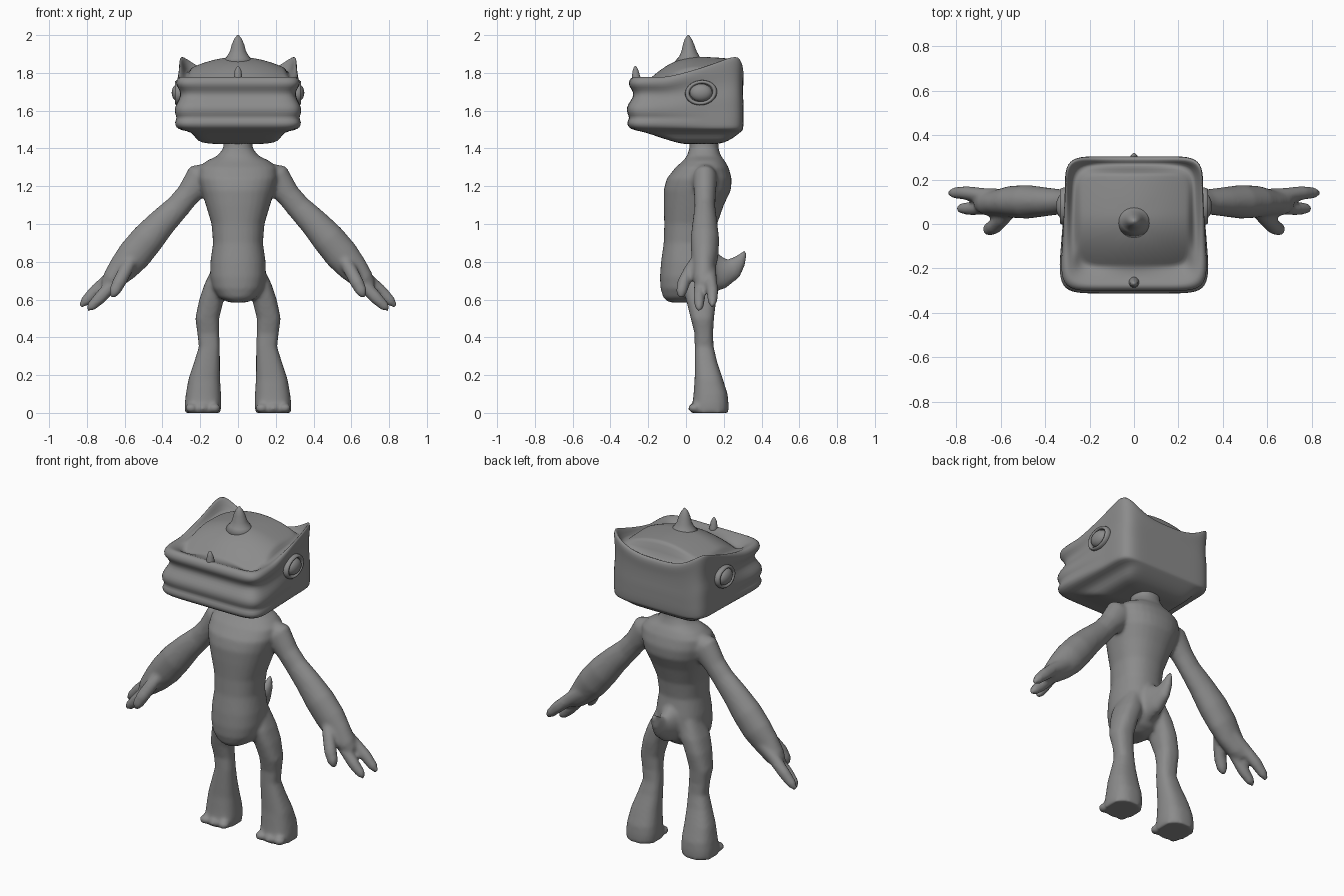
import bpy, bmesh, math
from mathutils import Vector

grey = bpy.data.materials.new("plain grey")
grey.diffuse_color = (0.26, 0.26, 0.26, 1)


def bridge(bm, rings):
    """Skin a list of equal point rings and cap both ends."""
    vs = [[bm.verts.new(p) for p in r] for r in rings]
    n = len(vs[0])
    for a, b in zip(vs, vs[1:]):
        for i in range(n):
            j = (i + 1) % n
            bm.faces.new((a[i], a[j], b[j], b[i]))
    bm.faces.new(vs[0][::-1])
    bm.faces.new(vs[-1])


def tube(bm, pts, hint, axis=None, n=24, p=2.0):
    """Tube through (x, y, z, radius along hint, radius across)."""
    c = [Vector(q[:3]) for q in pts]
    rings = []
    for i, q in enumerate(pts):
        t = axis or (c[min(i + 1, len(c) - 1)] - c[max(i - 1, 0)]).normalized()
        b = t.cross(hint).normalized()
        a = b.cross(t)
        ring = []
        for k in range(n):
            u, v = math.cos(2 * math.pi * k / n), math.sin(2 * math.pi * k / n)
            s = (abs(u) ** p + abs(v) ** p) ** (-1 / p)
            ring.append(c[i] + a * (u * s * q[3]) + b * (v * s * q[4]))
        rings.append(ring)
    bridge(bm, rings)


def ball(bm, loc, r):
    res = bmesh.ops.create_uvsphere(bm, u_segments=24, v_segments=14, radius=1)
    for v in res["verts"]:
        v.co = Vector((v.co.x * r[0], v.co.y * r[1], v.co.z * r[2])) + Vector(loc)


def finish(name, bm, voxel=0, smooth=0, subsurf=0):
    bmesh.ops.recalc_face_normals(bm, faces=bm.faces)
    for f in bm.faces:
        f.smooth = True
    me = bpy.data.meshes.new(name)
    bm.to_mesh(me)
    bm.free()
    me.materials.append(grey)
    ob = bpy.data.objects.new(name, me)
    bpy.context.collection.objects.link(ob)
    if voxel:
        m = ob.modifiers.new("merge", 'REMESH')
        m.mode, m.voxel_size, m.use_smooth_shade = 'VOXEL', voxel, True
    if smooth:
        m = ob.modifiers.new("soften", 'SMOOTH')
        m.factor, m.iterations = 0.5, smooth
    if subsurf:
        m = ob.modifiers.new("round", 'SUBSURF')
        m.levels = m.render_levels = subsurf
    return ob


X, Y, Z = Vector((1, 0, 0)), Vector((0, 1, 0)), Vector((0, 0, 1))

# Body: torso, limbs, toes and tail merged into one soft skin
bm = bmesh.new()
torso = [  # z, half width, front y, back y
    (0.585, .05, -.09, .06), (0.61, .10, -.12, .11), (0.66, .135, -.135, .15),
    (0.72, .148, -.138, .17), (0.80, .146, -.132, .165), (0.90, .132, -.118, .15),
    (1.00, .140, -.115, .165), (1.10, .170, -.118, .20), (1.18, .195, -.118, .238),
    (1.24, .210, -.102, .242), (1.30, .205, -.055, .225), (1.335, .165, -.015, .205),
    (1.36, .11, .005, .185), (1.40, .078, .018, .172), (1.47, .075, .02, .17)]
tube(bm, [(0, (f + b) / 2, z, w, (b - f) / 2) for z, w, f, b in torso], X, Z, 32, 2.3)
leg = [  # z, inner x, outer x, front y, back y
    (0.78, .03, .13, .0, .14), (0.68, .04, .178, -.02, .16), (0.60, .075, .205, .0, .16),
    (0.50, .10, .226, .025, .148), (0.42, .10, .215, .045, .143), (0.35, .096, .207, .046, .146),
    (0.27, .096, .232, .046, .165), (0.18, .095, .262, .046, .195), (0.10, .09, .276, .04, .22),
    (0.05, .088, .282, .035, .225), (0.0, .092, .282, .03, .225)]
arm = [(.13, .1, 1.27, .06, .06), (.20, .1, 1.24, .065, .085), (.265, .1, 1.155, .057, .064),
       (.32, .1, 1.09, .055, .066), (.40, .1, 1.01, .065, .076), (.48, .1, .92, .076, .088),
       (.55, .1, .835, .072, .09), (.61, .095, .765, .06, .078), (.665, .095, .705, .056, .058),
       (.70, .10, .67, .04, .035)]
fingers = [
    [(.60, .13, .77, .03, .035), (.68, .13, .71, .033, .036), (.76, .14, .64, .031, .034),
     (.81, .14, .59, .025, .027), (.835, .14, .562, .01, .01)],
    [(.60, .08, .75, .03, .035), (.66, .075, .685, .031, .034), (.73, .07, .61, .031, .034),
     (.775, .07, .565, .025, .026), (.798, .07, .545, .01, .01)],
    [(.55, .07, .83, .03, .03), (.595, .02, .755, .032, .036), (.63, -.012, .69, .034, .036),
     (.655, -.025, .64, .029, .03), (.668, -.028, .61, .012, .012)]]
for s in (1, -1):
    tube(bm, [(s * (i + o) / 2, (f + b) / 2, z, (o - i) / 2, (b - f) / 2)
              for z, i, o, f, b in leg], X, Z, 24, 2.6)
    for part in [arm] + fingers:
        tube(bm, [(s * q[0],) + q[1:] for q in part], Y)
    for tx in (.125, .187, .248):
        ball(bm, (s * tx, .045, .025), (.032, .035, .025))
tube(bm, [(0, .06, .75, .09, .12), (0, .14, .75, .07, .115), (0, .20, .745, .05, .085),
          (0, .25, .765, .036, .058), (0, .285, .805, .026, .036), (0, .305, .84, .016, .018),
          (0, .312, .865, .005, .005)], X)
finish("body", bm, voxel=0.011, smooth=5)


# Head: boxy rings that rise into a brow rim with two tall back corners
def clamp(v):
    return max(0.0, min(1.0, v))


def rim_rise(x, y):
    return .135 * clamp((y + .12) / .42) ** 1.3 * (.15 + .85 * clamp(abs(x) / .30) ** 3)


def dome(x, y):
    return 1.885 - .95 * x * x - (2.0 if y < .05 else .3) * (y - .05) ** 2


layers = [  # z, rim weight, half width, front y, back y
    (1.422, 0, .10, .0, .15), (1.428, 0, .20, -.04, .20), (1.455, 0, .225, -.13, .25),
    (1.488, 0, .245, -.22, .29), (1.496, 0, .30, -.275, .30), (1.51, 0, .33, -.305, .303),
    (1.54, 0, .337, -.315, .305), (1.562, 0, .322, -.296, .305), (1.585, 0, .337, -.312, .305),
    (1.62, .1, .335, -.315, .305), (1.65, .25, .318, -.295, .303), (1.68, .5, .303, -.275, .302),
    (1.71, .8, .308, -.285, .302), (1.735, .95, .33, -.305, .305), (1.765, 1, .328, -.30, .305),
    (1.782, 1, .308, -.28, .292), (1.775, .8, .29, -.262, .278), (1.765, .4, .272, -.235, .262)]
rings, N = [], 72


def head_ring(rx, yf, yb, height):
    ring = []
    for k in range(N):
        u, v = math.cos(2 * math.pi * k / N), math.sin(2 * math.pi * k / N)
        s = (abs(u) ** 9 + abs(v) ** 9) ** (-1 / 9)
        y = (yf + yb) / 2 + v * s * (yb - yf) / 2
        f = clamp((.12 - y) / .3)
        x = u * s * (rx * f + min(rx, .312) * (1 - f))
        ring.append((x, y, height(x, y)))
    return ring


for z, w, rx, yf, yb in layers:
    rings.append(head_ring(rx, yf, yb, lambda x, y: z + w * rim_rise(x, y)))
for k in (1, .93, .8, .6, .4, .2, .05):
    rings.append(head_ring(.25 * k, .02 - .215 * k, .02 + .21 * k, dome))
bm = bmesh.new()
bridge(bm, rings)
finish("head", bm, subsurf=1)

# Horns on the crown and the nose
bm = bmesh.new()
tube(bm, [(0, .02, 1.85, .10, .09), (0, .018, 1.885, .06, .055), (0, .016, 1.915, .042, .04),
          (0, .014, 1.95, .033, .030), (0, .012, 1.98, .02, .018), (0, .012, 2.0, .004, .004)], X, Z)
finish("crown_horn", bm)
bm = bmesh.new()
tube(bm, [(0, -.262, 1.74, .028, .03), (0, -.264, 1.78, .022, .022), (0, -.267, 1.81, .018, .016),
          (0, -.268, 1.83, .009, .008), (0, -.268, 1.836, .003, .003)], X, Z)
finish("nose_horn", bm)

# Eyes with raised lids on both sides of the head
for s, side in ((1, "right"), (-1, "left")):
    bm = bmesh.new()
    ball(bm, (s * .315, .08, 1.695), (.036, .06, .047))
    finish(side + "_eye", bm)
    bm = bmesh.new()
    grid = []
    for i in range(32):
        t = 2 * math.pi * i / 32
        row = []
        for j in range(10):
            q = 2 * math.pi * j / 10
            k = 1 + .17 * math.cos(q)
            y, z = .072 * k * math.cos(t), .056 * k * math.sin(t)
            row.append(bm.verts.new((s * (.313 + .022 * math.sin(q)),
                                     .08 + y - .15 * z, 1.695 + z + .15 * y)))
        grid.append(row)
    for i in range(32):
        for j in range(10):
            a, b = grid[i], grid[(i + 1) % 32]
            bm.faces.new((a[j], b[j], b[(j + 1) % 10], a[(j + 1) % 10]))
    finish(side + "_eyelid", bm)
